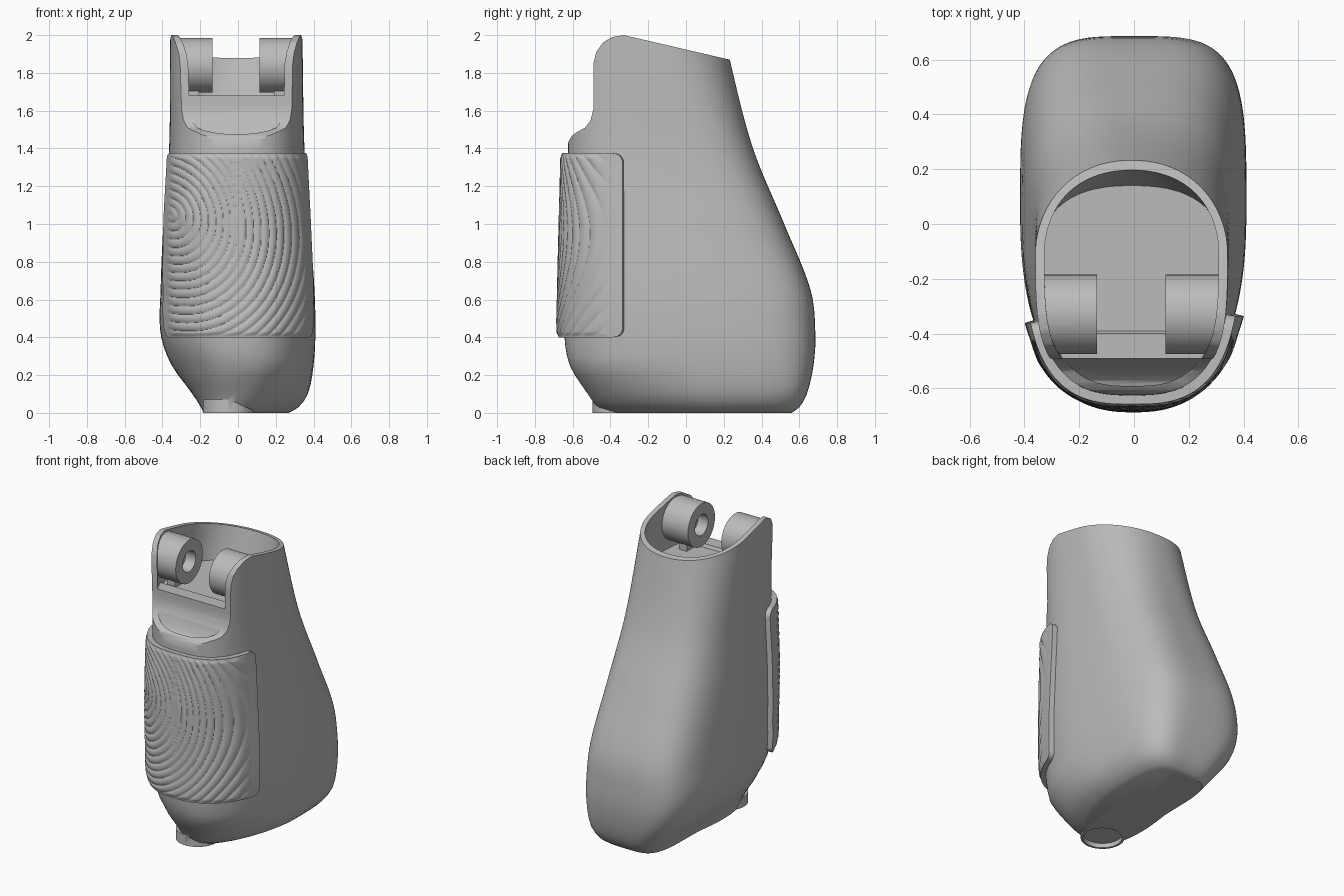
import bpy, bmesh, math

cube = bpy.data.objects.get("Cube")
if cube:
    bpy.data.objects.remove(cube, do_unlink=True)

grey = bpy.data.materials.new("plain grey")
grey.use_nodes = True
COLOUR = (0.5, 0.5, 0.5, 1)
grey.diffuse_color = COLOUR
grey.node_tree.nodes["Principled BSDF"].inputs["Base Color"].default_value = COLOUR

# Height, right side, left side, front and back of the sleeve
KEYS = [(0, -.16, .27, -.43, .56), (.03, -.18, .32, -.47, .6), (.1, -.235, .37, -.52, .64),
        (.25, -.35, .4, -.615, .675), (.42, -.41, .41, -.645, .685), (.65, -.41, .405, -.643, .66),
        (1, -.395, .38, -.635, .52), (1.4, -.365, .352, -.625, .355),
        (1.87, -.36, .343, -.62, .232), (2.1, -.36, .34, -.62, .19)]


def section(z):
    """Smoothly interpolated limits of the sleeve at a height."""
    i = max(k for k in range(len(KEYS) - 1) if KEYS[k][0] <= z or k == 0)
    p, q = KEYS[i], KEYS[i + 1]
    before, after = KEYS[max(i - 1, 0)], KEYS[min(i + 2, len(KEYS) - 1)]
    h = q[0] - p[0]
    t = (z - p[0]) / h
    out = []
    for c in range(1, 5):
        m0 = (q[c] - before[c]) / (q[0] - before[0]) * h
        m1 = (after[c] - p[c]) / (after[0] - p[0]) * h
        out.append((2*t**3 - 3*t*t + 1) * p[c] + (t**3 - 2*t*t + t) * m0
                   + (3*t*t - 2*t**3) * q[c] + (t**3 - t*t) * m1)
    return out


def front_power(z):
    return 2.2 + .5 * z


def middle(z):
    return .12 - .12 * z


def outline(z, angle, grow=0, back=None):
    """Point on the rounded cross-section, grown outward by an amount."""
    x0, x1, front, rear = section(z)
    if back is not None:
        rear = back - grow
    cy = middle(z)
    co, si = math.cos(angle), math.sin(angle)
    depth, n = (cy - front, front_power(z)) if si < 0 else (rear - cy, 4.2 - 1.1 * z)
    lean = .1 * max(0, 1 - z / .25) * max(0, -si)
    x = (x0 + x1) / 2 - lean + math.copysign(abs(co) ** (2 / n), co) * ((x1 - x0) / 2 + grow)
    y = cy + math.copysign(abs(si) ** (2 / n), si) * (depth + grow)
    return x, y, z


def finish(name, bm):
    mesh = bpy.data.meshes.new(name)
    bm.to_mesh(mesh)
    bm.free()
    ob = bpy.data.objects.new(name, mesh)
    bpy.context.collection.objects.link(ob)
    mesh.materials.append(grey)
    return ob


def loft(name, rings):
    bm = bmesh.new()
    rows = [[bm.verts.new(p) for p in ring] for ring in rings]
    for a, b in zip(rows, rows[1:]):
        for i in range(len(a)):
            j = (i + 1) % len(a)
            bm.faces.new((a[i], a[j], b[j], b[i]))
    bm.faces.new(rows[0])
    bm.faces.new(rows[-1])
    bmesh.ops.recalc_face_normals(bm, faces=bm.faces)
    return finish(name, bm)


def prism(name, profile):
    return loft(name, [[(x, y, z) for y, z in profile] for x in (-1, 1)])


def cylinder(name, radius, length, place, along_x=False):
    bpy.ops.mesh.primitive_cylinder_add(vertices=64, radius=radius, depth=length, location=place,
                                        rotation=(0, math.pi / 2 * along_x, 0))
    ob = bpy.context.object
    ob.name = name
    ob.data.materials.append(grey)
    return ob


def box(name, size, place):
    bpy.ops.mesh.primitive_cube_add(size=1, location=place)
    ob = bpy.context.object
    ob.name = name
    ob.scale = size
    ob.data.materials.append(grey)
    return ob


def apply(ob, kind, **settings):
    mod = ob.modifiers.new(kind, kind)
    for key, value in settings.items():
        setattr(mod, key, value)
    bpy.context.view_layer.objects.active = ob
    bpy.ops.object.modifier_apply(modifier=mod.name)


def combine(ob, other, operation):
    other.hide_render = True
    apply(ob, 'BOOLEAN', object=other, operation=operation, solver='EXACT')
    bpy.data.objects.remove(other, do_unlink=True)


def smooth(ob, degrees=35):
    bpy.ops.object.select_all(action='DESELECT')
    ob.select_set(True)
    bpy.context.view_layer.objects.active = ob
    bpy.ops.object.shade_smooth_by_angle(angle=math.radians(degrees))


# Sleeve body
SIDES = 112
angles = [math.tau * (i + .5) / SIDES for i in range(SIDES)]
heights = [0, .012, .03, .06, .1, .15, .2] + [.25 + .05 * i for i in range(38)]
body = loft("sleeve_body", [[outline(z, a) for a in angles] for z in heights])

# Round foot at the bottom with a shallow recess
combine(body, cylinder("foot", .135, .07, (-.05, -.36, .035)), 'UNION')
combine(body, cylinder("foot_recess", .12, .06, (-.05, -.36, 0)), 'DIFFERENCE')

# Sloping rim with a stepped front
rim = [(-.9, 1.44), (-.625, 1.43), (-.605, 1.465), (-.58, 1.485), (-.535, 1.51), (-.505, 1.55),
       (-.49, 1.61), (-.49, 1.85), (-.475, 1.91), (-.44, 1.96), (-.39, 1.99), (-.33, 2),
       (.9, 1.715), (.9, 2.4), (-.9, 2.4)]
combine(body, prism("rim_cutter", rim), 'DIFFERENCE')


# Open pocket with a flat floor and a curved lip in front
def inner_shape(name, grow):
    return loft(name, [[outline(z, a, grow, back=.14 + (z - 1.66) * .26) for a in angles]
                       for z in [1.3 + .05 * i for i in range(17)]])


pocket = inner_shape("pocket", -.033)
floor = [(.6, 1.66), (-.39, 1.66), (-.4, 1.68), (-.49, 1.68), (-.495, 1.6), (-.51, 1.53),
         (-.535, 1.47), (-.57, 1.43), (-.62, 1.41), (-.9, 1.4), (-.9, 2.3), (.6, 2.3)]
combine(pocket, prism("pocket_region", floor), 'INTERSECT')
combine(body, pocket, 'DIFFERENCE')
smooth(body)

# Pair of bored hinge lugs with small feet, trimmed to end inside the walls
for name, inner, outer in (("right", -.135, -.34), ("left", .115, .325)):
    mid = (inner + outer) / 2
    lug = cylinder(name + "_hinge_lug", .145, abs(outer - inner), (mid, -.33, 1.84), True)
    combine(lug, inner_shape("lug_trim", -.018), 'INTERSECT')
    combine(lug, cylinder("bore", .07, .15, (inner, -.33, 1.84), True), 'DIFFERENCE')
    smooth(lug)
    box(name + "_lug_foot", (.06, .1, .1), (mid, -.33, 1.68))

# Wrapped grip pad with rounded corners and nested curved ridges
LOW, HIGH, CORNER, ROWS, COLS = .4, 1.375, .05, 210, 200


def edge_angle(z, limit):
    cy = middle(z)
    reach = (cy - limit) / (cy - section(z)[2] + .03)
    return math.asin(reach ** (front_power(z) / 2))


def pad_point(u, v):
    z = LOW + (HIGH - LOW) * v
    gap = max(0, CORNER - min(z - LOW, HIGH - z))
    inset = CORNER - math.sqrt(max(0, CORNER ** 2 - gap ** 2))
    start = math.pi + edge_angle(z, -.36 - inset)
    end = math.tau - edge_angle(z, -.335 - inset)
    angle = start + (end - start) * u
    x = outline(z, angle)[0]
    r = math.hypot(x + .33, .85 * (z - 1.05 + .2 * (x + .33)))
    fade = max(0, min(1, min(u, 1 - u) * 14 - .7, min(v, 1 - v) * 50 - .3))
    ridge = .008 * fade * abs(math.sin(math.pi * r / .037)) ** .6
    return outline(z, angle, .032 + ridge)


bm = bmesh.new()
grid = [[bm.verts.new(pad_point(i / COLS, j / ROWS)) for i in range(COLS + 1)]
        for j in range(ROWS + 1)]
for a, b in zip(grid, grid[1:]):
    for i in range(COLS):
        bm.faces.new((a[i], a[i + 1], b[i + 1], b[i]))
pad = finish("grip_pad", bm)
apply(pad, 'SOLIDIFY', thickness=.045, offset=-1)
smooth(pad, 40)
